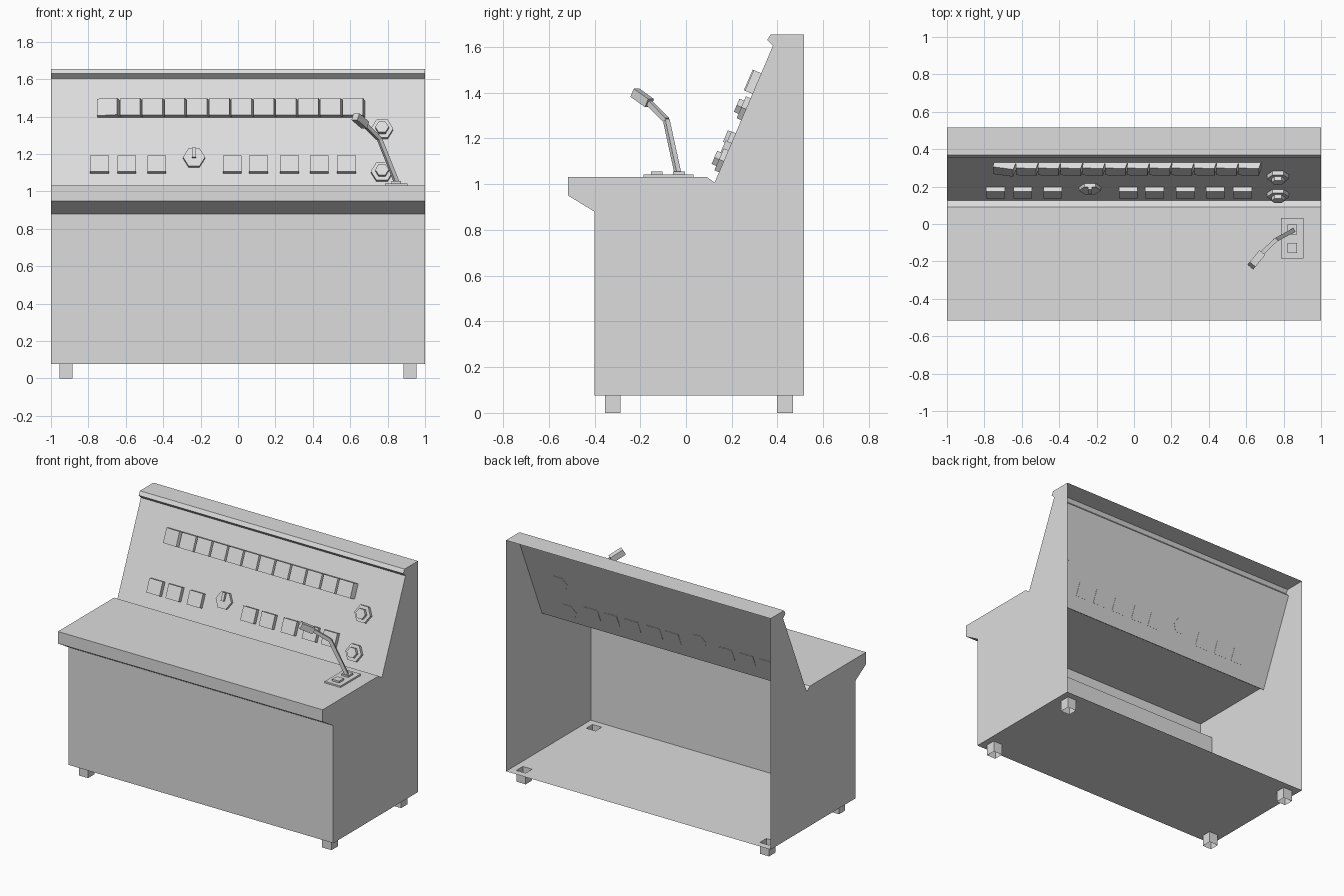
import bpy, bmesh
from math import radians
from mathutils import Matrix, Vector

if "Cube" in bpy.data.objects:
    bpy.data.objects.remove(bpy.data.objects["Cube"])

GREY = (0.72, 0.72, 0.72, 1)
grey = bpy.data.materials.new("light_grey")
grey.use_nodes = True
grey.diffuse_color = GREY
grey.node_tree.nodes["Principled BSDF"].inputs["Base Color"].default_value = GREY


def finish(name, bm, matrix=None):
    mesh = bpy.data.meshes.new(name)
    bm.to_mesh(mesh)
    bm.free()
    mesh.materials.append(grey)
    obj = bpy.data.objects.new(name, mesh)
    if matrix:
        obj.matrix_world = matrix
    bpy.context.collection.objects.link(obj)
    return obj


# Cabinet outline in side view (y, z), from the bottom front to the bottom back
FLOOR = 0.077
PANEL_LOW, PANEL_HIGH = (0.125, 1.007), (0.38, 1.605)
TOP_BACK = (0.515, 1.655)
outline = [(-0.4, FLOOR), (-0.4, 0.88), (-0.515, 0.95), (-0.515, 1.032), (0.09, 1.032),
           PANEL_LOW, PANEL_HIGH, (0.355, 1.63), (0.37, 1.655), TOP_BACK, (0.515, FLOOR)]

# Frame of the sloped panel: x across, y up the slope, z outward
up = Vector((0, PANEL_HIGH[0] - PANEL_LOW[0], PANEL_HIGH[1] - PANEL_LOW[1])).normalized()
across = Vector((1, 0, 0))
out = across.cross(up)


def on_panel(x, z):
    y = PANEL_LOW[0] + (z - PANEL_LOW[1]) * up.y / up.z
    turn = Matrix((across, up, out)).transposed().to_4x4()
    return Matrix.Translation((x, y, z)) @ turn


def box_mesh(low, high):
    bm = bmesh.new()
    bmesh.ops.create_cube(bm, size=1)
    low, high = Vector(low), Vector(high)
    for v in bm.verts:
        v.co = (low + high) / 2 + v.co * (high - low)
    return bm


def box(name, low, high, matrix=None):
    return finish(name, box_mesh(low, high), matrix)


def hexagon(bm, radius, low, high):
    place = Matrix.Translation((0, 0, (low + high) / 2)) @ Matrix.Rotation(radians(30), 4, "Z")
    bmesh.ops.create_cone(bm, cap_ends=True, segments=6, radius1=radius, radius2=radius,
                          depth=high - low, matrix=place)


# Cabinet shell: front, desk, panel, top and two sides, open at the back
bm = bmesh.new()
rows = [[bm.verts.new((x, y, z)) for y, z in outline] for x in (-1, 1)]
for i in range(outline.index(TOP_BACK)):
    bm.faces.new((rows[0][i], rows[1][i], rows[1][i + 1], rows[0][i + 1]))
for row in rows:
    bm.faces.new(row)
bmesh.ops.recalc_face_normals(bm, faces=bm.faces)
if sum(f.normal.z * f.calc_area() for f in bm.faces) < 0:
    bmesh.ops.reverse_faces(bm, faces=bm.faces)
finish("cabinet_shell", bm)

# Floor with a square opening above each hollow foot
xs = (-1, -0.955, -0.885, 0.885, 0.955, 1)
ys = (-0.4, -0.355, -0.287, 0.397, 0.467, 0.515)
bm = bmesh.new()
grid = [[bm.verts.new((x, y, FLOOR)) for y in ys] for x in xs]
feet = [(i, j) for i in (1, 3) for j in (1, 3)]
for i in range(5):
    for j in range(5):
        if (i, j) not in feet:
            bm.faces.new((grid[i][j], grid[i][j + 1], grid[i + 1][j + 1], grid[i + 1][j]))
bmesh.ops.dissolve_limit(bm, angle_limit=0.01, verts=bm.verts, edges=bm.edges)
finish("floor", bm)

for i, j in feet:
    bm = box_mesh((xs[i], ys[j], 0), (xs[i + 1], ys[j + 1], FLOOR))
    ends = [f for f in bm.faces if abs(f.normal.z) > 0.5]
    bmesh.ops.delete(bm, geom=ends, context="FACES_ONLY")
    finish(("back" if j == 3 else "front") + ("_left" if i == 3 else "_right") + "_foot", bm)

# Upper row of keys: faces turned slightly sideways, the first one most, left edges sloped in
pitch = 0.119
for k in range(12):
    bm = box_mesh((-pitch / 2, -0.049, 0), (pitch / 2, 0.049, 0.034))
    turn = Matrix.Rotation(radians(-2 if k else -8), 3, "Y")
    for v in bm.verts:
        if v.co.z > 0.01:
            if v.co.x > 0:
                v.co.x -= 0.01
            v.co = turn @ v.co
    finish("upper_key", bm, on_panel(-0.69 + k * pitch, 1.44))

# Lower row of square buttons
for x in (-0.74, -0.595, -0.435, -0.03, 0.11, 0.275, 0.435, 0.58):
    box("lower_button", (-0.05, -0.046, -0.002), (0.05, 0.046, 0.028), on_panel(x, 1.138))

# Selector dial with pointer
bm = bmesh.new()
hexagon(bm, 0.059, -0.002, 0.02)
finish("selector_dial", bm, on_panel(-0.235, 1.176))
box("dial_pointer", (-0.01, -0.005, 0.015), (0.01, 0.05, 0.036), on_panel(-0.235, 1.176))

# Two stepped hexagonal knobs
for z in (1.328, 1.1):
    bm = bmesh.new()
    hexagon(bm, 0.06, -0.002, 0.022)
    hexagon(bm, 0.036, 0.022, 0.044)
    finish("hexagonal_knob", bm, on_panel(0.77, z))

# Lever plate with two raised sockets
box("lever_plate", (0.785, -0.185, 1.03), (0.905, 0.032, 1.043))
for y in (-0.03, -0.128):
    box("lever_socket", (0.82, y - 0.026, 1.04), (0.872, y + 0.026, 1.055))


# Bent lever rod and its thicker grip
def bar(name, start, end, width):
    start, end = Vector(start), Vector(end)
    turn = (end - start).to_track_quat("Z", "Y").to_matrix().to_4x4()
    half = width / 2
    return box(name, (-half, -half, 0), (half, half, (end - start).length),
               Matrix.Translation(start) @ turn)


bend, grip = (0.757, -0.086, 1.28), (0.68, -0.16, 1.355)
bar("lever_lower_rod", (0.85, -0.035, 1.045), bend, 0.022)
bar("lever_upper_rod", bend, grip, 0.022)
bar("lever_grip", grip, (0.628, -0.223, 1.4), 0.04)
